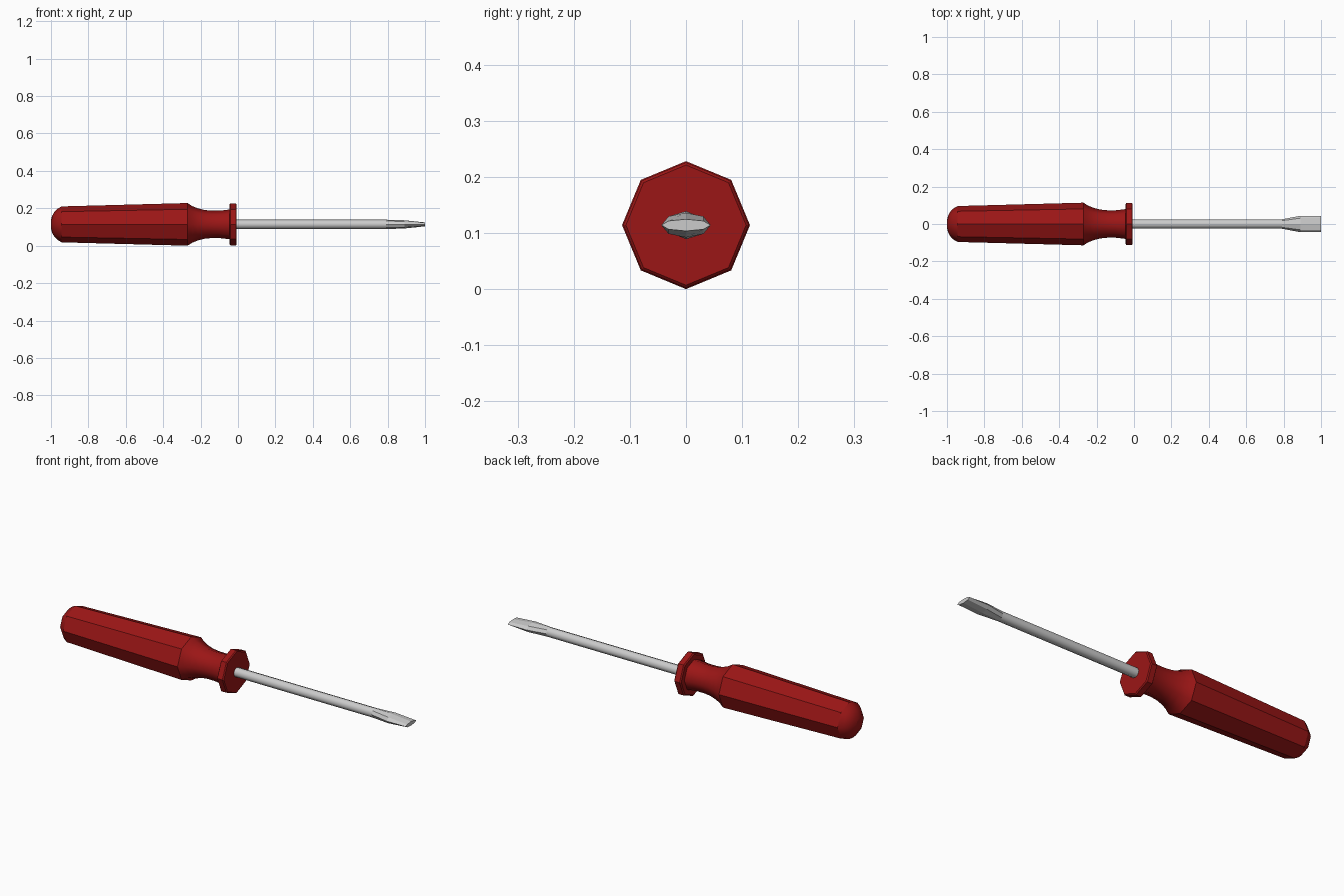
import bpy, bmesh
from math import sin, cos, tau

if "Cube" in bpy.data.objects:
    bpy.data.objects.remove(bpy.data.objects["Cube"])

AXIS_Z = 0.114
SIDES = 8


def lathe(name, rings, smooth_spans=(), material=None):
    """Eight-sided body along x; rings are (x, y radius, z radius).
    Spans listed in smooth_spans are shaded smooth."""
    bm = bmesh.new()
    loops = []
    for x, ry, rz in rings:
        loops.append([bm.verts.new((x, ry * cos(tau * i / SIDES),
                                    AXIS_Z + rz * sin(tau * i / SIDES)))
                      for i in range(SIDES)])
    for s, (a, b) in enumerate(zip(loops, loops[1:])):
        for i in range(SIDES):
            j = (i + 1) % SIDES
            f = bm.faces.new((a[i], a[j], b[j], b[i]))
            f.smooth = s in smooth_spans
    bm.faces.new(loops[0][::-1])
    bm.faces.new(loops[-1])
    bmesh.ops.recalc_face_normals(bm, faces=bm.faces)
    # keep creases where smooth and flat spans meet
    for e in bm.edges:
        e.smooth = all(f.smooth for f in e.link_faces)
    mesh = bpy.data.meshes.new(name)
    bm.to_mesh(mesh)
    bm.free()
    obj = bpy.data.objects.new(name, mesh)
    bpy.context.collection.objects.link(obj)
    if material:
        mesh.materials.append(material)
    return obj


def round_profile(points):
    return [(x, r, r) for x, r in points]


red = bpy.data.materials.new("red_plastic")
red.diffuse_color = (0.33, 0.008, 0.008, 1)
red.use_nodes = True
red.node_tree.nodes["Principled BSDF"].inputs["Base Color"].default_value = red.diffuse_color

# Handle: domed butt, flat-sided grip, concave neck
handle = [(-1.0, 0.022), (-0.994, 0.045), (-0.982, 0.066), (-0.965, 0.083),
          (-0.943, 0.096), (-0.27, 0.114), (-0.245, 0.098), (-0.215, 0.086),
          (-0.18, 0.077), (-0.14, 0.073), (-0.10, 0.073), (-0.065, 0.077),
          (-0.035, 0.081)]
lathe("handle", round_profile(handle), {0, 1, 2, 3, *range(5, 12)}, red)

# Collar with lightly bevelled rims
collar = [(-0.046, 0.105), (-0.041, 0.112), (-0.012, 0.112), (-0.007, 0.107)]
lathe("collar", round_profile(collar), (), red)

# Shaft flaring into the flat blade
blade = [(-0.03, 0.025, 0.025), (0.79, 0.025, 0.025),
         (0.89, 0.044, 0.022), (1.0, 0.044, 0.0105)]
lathe("shaft_and_blade", blade, {0})
